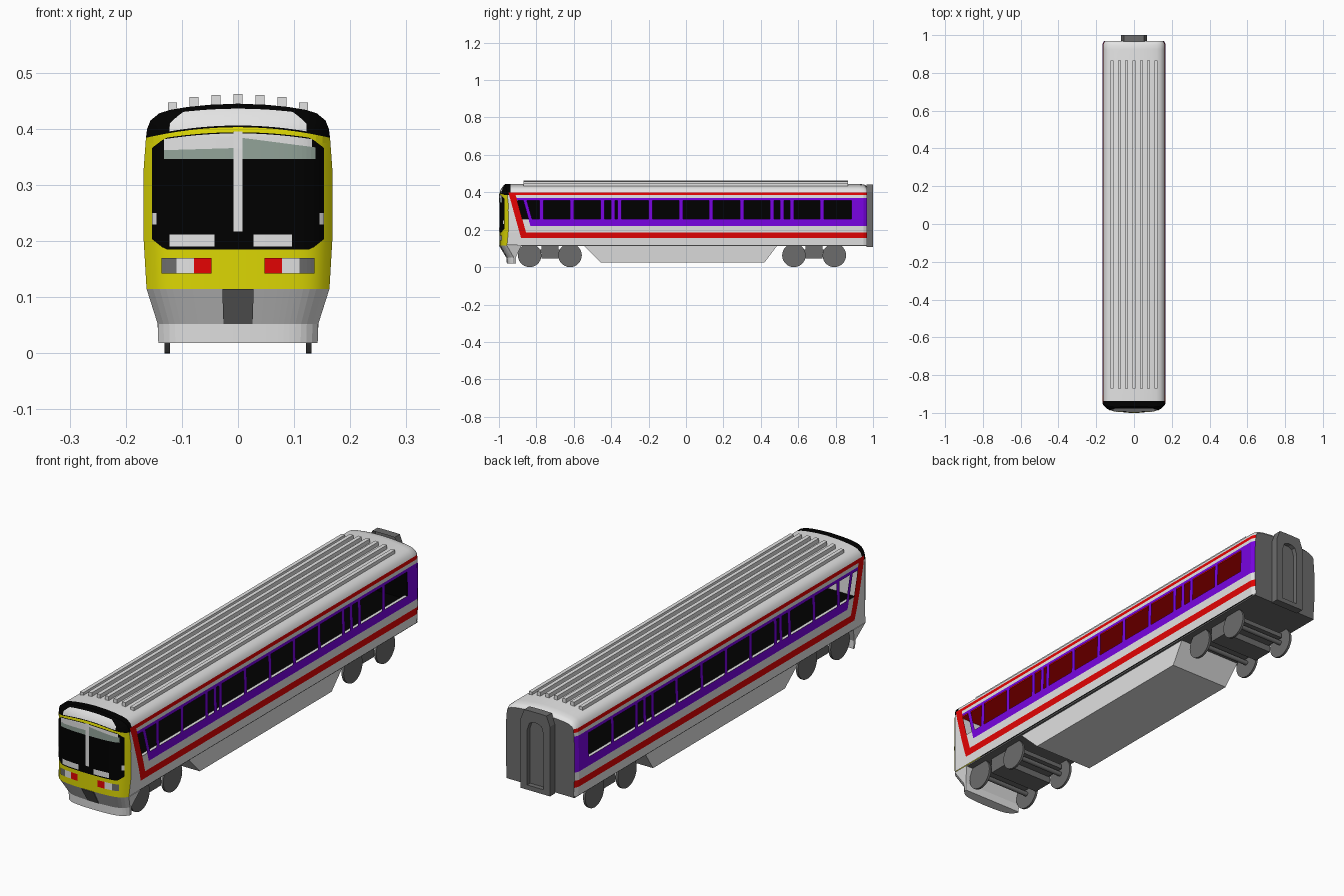
import bpy, bmesh, math
from mathutils import Matrix

if "Cube" in bpy.data.objects:
    bpy.data.objects.remove(bpy.data.objects["Cube"])

def mat(name, r, g, b):
    m = bpy.data.materials.new(name)
    m.diffuse_color = (r, g, b, 1)
    m.use_nodes = True
    m.node_tree.nodes["Principled BSDF"].inputs["Base Color"].default_value = m.diffuse_color
    return m

MATS = [mat("light_grey", .77, .77, .77), mat("dark_grey", .15, .15, .15), mat("black", 0, 0, 0),
        mat("yellow", .72, .68, .001), mat("red", .78, .001, .001), mat("purple", .19, .001, .76),
        mat("tinted_glass", .29, .37, .32)]
GREY, DARK, BLACK, YELLOW, RED, PURPLE, GLASS = range(7)

def finish(name, bm, merge=True, normals=True, smooth=False):
    if merge:
        bmesh.ops.remove_doubles(bm, verts=bm.verts, dist=1e-5)
    if normals:
        bmesh.ops.recalc_face_normals(bm, faces=bm.faces)
    me = bpy.data.meshes.new(name)
    bm.to_mesh(me)
    bm.free()
    for m in MATS:
        me.materials.append(m)
    ob = bpy.data.objects.new(name, me)
    bpy.context.collection.objects.link(ob)
    if smooth:
        bpy.context.view_layer.objects.active = ob
        bpy.ops.object.select_all(action='DESELECT')
        ob.select_set(True)
        bpy.ops.object.shade_smooth_by_angle(angle=math.radians(30))
    return ob

def box(name, x0, x1, y0, y1, z0, z1, m):
    bm = bmesh.new()
    bmesh.ops.create_cube(bm, size=1, matrix=Matrix.Translation(((x0+x1)/2, (y0+y1)/2, (z0+z1)/2))
                          @ Matrix.Diagonal((x1-x0, y1-y0, z1-z0, 1)))
    for f in bm.faces:
        f.material_index = m
    return finish(name, bm)

def cylinder(name, x, y, z, r, width, m):
    bm = bmesh.new()
    bmesh.ops.create_cone(bm, cap_ends=True, segments=28, radius1=r, radius2=r, depth=width,
                          matrix=Matrix.Translation((x, y, z)) @ Matrix.Rotation(math.pi/2, 4, 'Y'))
    for f in bm.faces:
        f.material_index = m
    return finish(name, bm, smooth=True)

def grid(bm, rows, rule, flip=False):
    """Quads between rows of points; rule(row, col) gives a colour, or None for a hole."""
    vs = [[bm.verts.new(p) for p in r] for r in rows]
    for i in range(len(vs)-1):
        for j in range(len(vs[0])-1):
            m = rule(i, j)
            if m is not None:
                q = [vs[i][j], vs[i][j+1], vs[i+1][j+1], vs[i+1][j]]
                bm.faces.new(q[::-1] if flip else q).material_index = m

def loft(name, loops, m, caps=(True, True)):
    bm = bmesh.new()
    grid(bm, [l + l[:1] for l in loops], lambda i, j: m)
    for l, c in ((loops[0], caps[0]), (loops[-1], caps[1])):
        if c:
            bm.faces.new([bm.verts.new(p) for p in l]).material_index = m
    return finish(name, bm)

# Body cross-section (half width, height)
PROF = [(.163, .115), (.168, .20), (.168, .33), (.164, .385), (.162, .40), (.156, .415), (.14, .428),
        (.12, .434), (.09, .439), (.05, .443), (0, .445)]
REAR = .95          # the rear end is this much narrower

def hw(z):
    for (xa, za), (xb, zb) in zip(PROF, PROF[1:]):
        if z <= zb:
            return xa + (xb-xa)*(z-za)/(zb-za)
    return 0

def front_y(x, z):
    u = abs(x)/.165
    return -.996 + .012*u**2 + .030*u**8 + .03*max(0, (z-.385)/.06)**2

# Front face
bm = bmesh.new()
zs = [p[1] for p in PROF]
us = [i/14 for i in range(-14, 15)]
grid(bm, [[(u*hw(z), front_y(u*hw(z), z), z) for u in us] for z in zs],
     lambda i, j: YELLOW if zs[i] < .38 else BLACK)
finish("cab_front", bm, normals=False, smooth=True)

# Painted plates that follow the front face
def plate(name, x0, x1, bottom, top, m, off=.003, n=16, rows=6):
    fb = bottom if callable(bottom) else lambda x: bottom
    ft = top if callable(top) else lambda x: top
    bm = bmesh.new()
    xs = [x0 + (x1-x0)*i/n for i in range(n+1)]
    pts = []
    for k in range(rows+1):
        zz = [fb(x) + (ft(x)-fb(x))*k/rows for x in xs]
        pts.append([(x, front_y(x, z)-off, z) for x, z in zip(xs, zz)])
    grid(bm, pts, lambda i, j: m)
    finish(name, bm, merge=False, normals=False)

arch = lambda x: .403 - .7*x*x
plate("yellow_brow", -.162, .162, .375, arch, YELLOW, .0015, 28)
plate("roof_dome_front", -.122, .122, lambda x: arch(x) + .003,
      lambda x: .436 - .6*x*x - .8*max(0, abs(x)-.1), GREY, .002, 20)
plate("windscreen", -.153, .153, lambda x: .185 + .8*max(0, abs(x)-.13),
      lambda x: .394 - .6*x*x - .6*max(0, abs(x)-.13), BLACK, .002, 34)
plate("visor_left", -.132, -.008, .362, lambda x: .392 - .6*x*x, GREY)
plate("visor_right", .008, .132, .362, lambda x: .392 - .6*x*x, GREY)
plate("tinted_strip_left", -.132, -.008, .346, lambda x: .366 + .03*x, GLASS, .0035)
plate("tinted_strip_right", .008, .138, .346, lambda x: .385 - .13*x, GLASS, .0035)
plate("windscreen_pillar", -.008, .008, .217, .395, GREY, .004, 2)
plate("lower_panel_left", -.122, -.042, .190, .212, GREY)
plate("lower_panel_right", .028, .096, .190, .212, GREY)
for s, side in ((-1, "left"), (1, "right")):
    for part, a, b, m in (("tail_light", .047, .078, RED), ("head_light", .078, .110, GREY),
                          ("marker_light", .110, .136, DARK)):
        plate(part + "_" + side, min(s*a, s*b), max(s*a, s*b), .142, .170, m, n=4)
    plate("side_lamp_" + side, s*.149-.004, s*.149+.004, .23, .25, GREY, .0035, 2)

# Front valance below the cab
def valance_loop(w, yo, yb, z):
    return [(-w, yb, z)] + [(u*w, front_y(u*.163, .115)+yo, z) for u in us] + [(w, yb, z)]
loft("front_valance", [valance_loop(.163, 0, -.88, .115), valance_loop(.143, .036, -.91, .052),
                       valance_loop(.142, .038, -.91, .018)], GREY)
loft("coupler_cover", [[(-.028, -1, .115), (.028, -1, .115), (.028, -.98, .115), (-.028, -.98, .115)],
                       [(-.026, -.962, .052), (.026, -.962, .052), (.026, -.945, .052), (-.026, -.945, .052)]], DARK)

# Side walls: striped rows, slanted cab columns, window openings
WZ = [.117, .155, .185, .22, .257, .357, .37, .385, .40]
POSTS = [-.772, -.61, -.447, -.39, -.355, -.19, -.027, .134, .30, .46, .513, .567, .727]

def wall_ys(z):
    ya = -.947 + (.39-z)*.277
    ys = [front_y(hw(z), z), ya, ya+.035, ya+.068, ya+.087]
    for p in POSTS:
        ys += [p-.01, p+.01]
    return ys + [.885, .95, .968]

def wall_colour(i, j):
    if i == 7:
        return RED if j else BLACK
    if j == 0 or i == 0:
        return GREY
    if i == 1 or j == 1:
        return RED
    if i in (2, 6):
        return GREY
    if i == 4 and j % 2 == 0 and j < 31:
        return None if j < 2*len(POSTS) + 5 else PURPLE
    return GREY if (i == 3 and j == 2) else PURPLE

for s, side in ((-1, "left"), (1, "right")):
    bm = bmesh.new()
    rows = []
    for z in WZ:
        ys = wall_ys(z)
        rows.append([(s*hw(z)*(REAR if y > .96 else 1), y, z) for y in ys])
    grid(bm, rows, wall_colour, flip=s < 0)
    finish("side_wall_" + side, bm, normals=False)
    box("window_sill_" + side, min(s*.146, s*.166), max(s*.146, s*.166), -.86, .94, .236, .25, GREY)

# Interior seen through the windows
box("ceiling", -.16, .16, -.93, .945, .358, .368, RED)
box("cabin_floor", -.15, .15, -.93, .945, .22, .236, BLACK)
box("partition", -.004, .004, -.90, .945, .235, .358, BLACK)
box("cab_bulkhead", -.158, .158, -.925, -.918, .22, .358, GREY)
box("rear_bulkhead", -.158, .158, .895, .90, .22, .358, BLACK)

# Roof shell, with black front rim and drooping rear
roof = [p for p in PROF if p[1] >= .40]
half = [(-x, z) for x, z in roof] + [(x, z) for x, z in roof[-2::-1]]
droop = lambda z, k: .40 + (z-.40)*k
bm = bmesh.new()
rows = [[(x, front_y(x, z), z) for x, z in half]]
for y, k, w in ((-.937, 1, 1), (.925, 1, 1), (.95, .93, 1), (.962, .8, .967), (.968, .6, REAR)):
    rows.append([(x*w, y, droop(z, k)) for x, z in half])
grid(bm, rows, lambda i, j: BLACK if i == 0 else GREY)
finish("roof", bm, smooth=True)

# Roof ribs
for i in range(-3, 4):
    x = i*.039
    top = [.462, .460, .457, .447][abs(i)]
    box("roof_rib_%d" % (i+4), x-.008, x+.008, -.87, .865, .425, top, GREY)

# Rear end wall and gangway
bm = bmesh.new()
end = [(x*REAR, droop(z, .6) if z > .4 else z) for x, z in PROF]
bm.faces.new([bm.verts.new((x, .968, z)) for x, z in end + [(-x, z) for x, z in end[-2::-1]]]).material_index = DARK
finish("rear_wall", bm)

def arch_loop(pts, y):
    return [(x, y, z) for x, z in pts] + [(-x, y, z) for x, z in pts[::-1]]
outer = [(.068, .108), (.068, .40), (.052, .441), (.02, .442)]
inner = [(.038, .128), (.038, .36), (.028, .39), (.01, .398)]
loft("gangway", [arch_loop(outer, .965), arch_loop(outer, 1.0), arch_loop(inner, 1.0),
                 arch_loop(inner, .98)], DARK, (False, True))

# Underframe and belly fairing
box("underframe", -.158, .158, -.90, .966, .112, .119, DARK)

def rect(w, y0, y1, z):
    return [(-w, y0, z), (w, y0, z), (w, y1, z), (-w, y1, z)]
loft("belly_fairing", [rect(.15, -.55, .49, .118), rect(.141, -.455, .42, .025)], GREY)

# Bogies
for c, end_name in ((-.728, "front"), (.685, "rear")):
    box(end_name + "_bogie_frame", -.112, .112, c-.13, c+.13, .075, .094, DARK)
    box(end_name + "_bogie_bolster", -.12, .12, c-.045, c+.045, .047, .112, DARK)
    for dy in (-.108, .108):
        cylinder(end_name + "_axle", 0, c+dy, .063, .01, .25, DARK)
        for s in (-1, 1):
            cylinder(end_name + "_wheel", s*.126, c+dy, .063, .063, .010, DARK)
